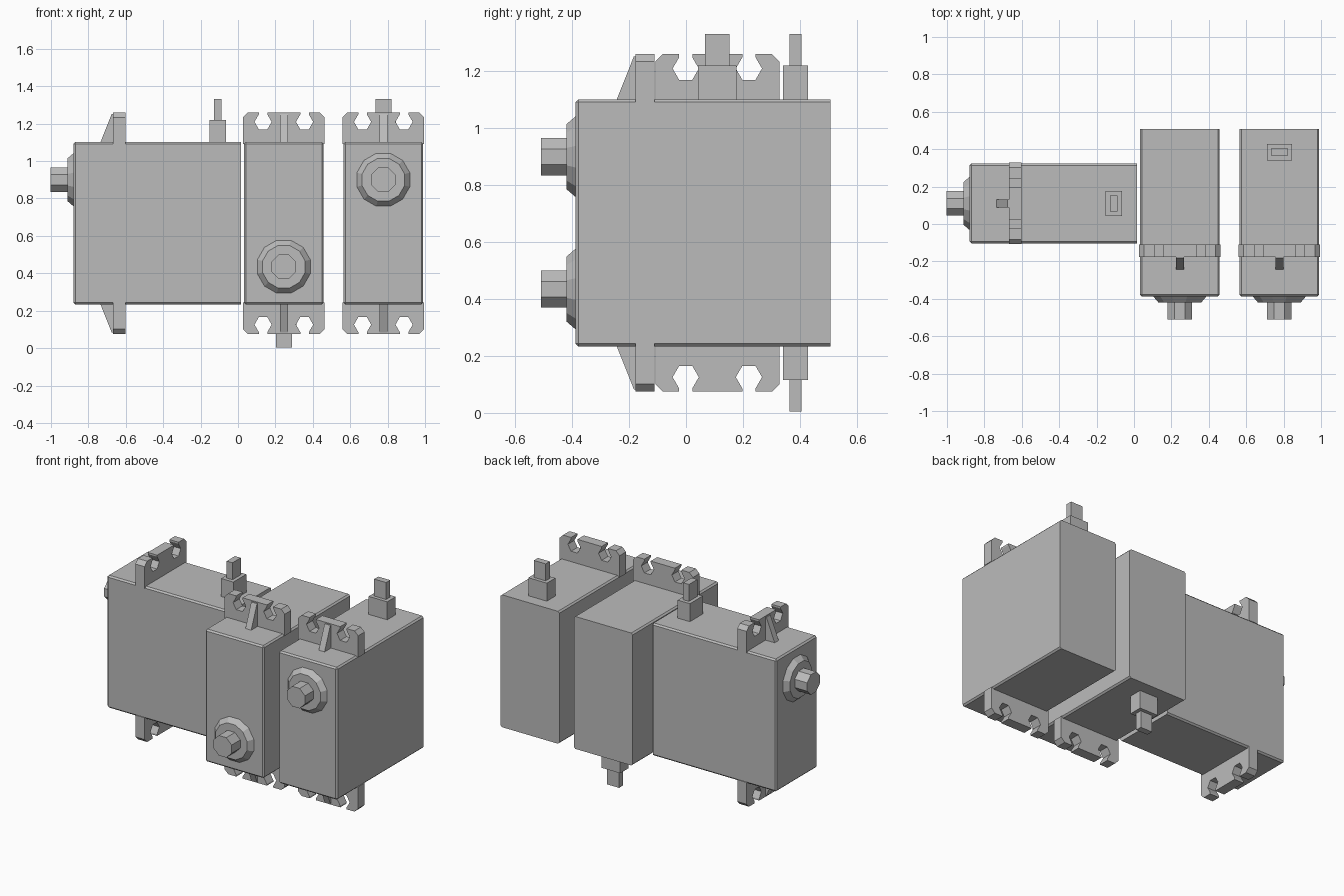
import bpy, bmesh
from math import pi, cos, sin
from mathutils import Matrix

if "Cube" in bpy.data.objects:
    bpy.data.objects.remove(bpy.data.objects["Cube"])

grey = bpy.data.materials.new("servo_grey")
grey.use_nodes = True
COLOUR = (0.5, 0.5, 0.5, 1)
grey.diffuse_color = COLOUR
grey.node_tree.nodes["Principled BSDF"].inputs["Base Color"].default_value = COLOUR

HALF_W, HALF_H, FRONT, BACK = 0.213, 0.434, -0.388, 0.507
FLANGE_Y = (-0.177, -0.11)
SHAFT_Z = 0.2325


def finish(bm, name, place):
    bmesh.ops.recalc_face_normals(bm, faces=bm.faces)
    mesh = bpy.data.meshes.new(name)
    bm.to_mesh(mesh)
    bm.free()
    mesh.materials.append(grey)
    obj = bpy.data.objects.new(name, mesh)
    obj.matrix_world = place
    bpy.context.collection.objects.link(obj)


def add_box(bm, lo, hi):
    size = [b - a for a, b in zip(lo, hi)]
    mid = [(a + b) / 2 for a, b in zip(lo, hi)]
    m = Matrix.Translation(mid) @ Matrix.Diagonal((*size, 1))
    return bmesh.ops.create_cube(bm, size=1, matrix=m)["verts"]


def extrude(bm, points, offset):
    face = bm.faces.new([bm.verts.new(p) for p in points])
    new = bmesh.ops.extrude_face_region(bm, geom=[face])["geom"]
    moved = [v for v in new if isinstance(v, bmesh.types.BMVert)]
    bmesh.ops.translate(bm, vec=offset, verts=moved)


def add_cone(bm, sides, r_back, r_front, y_back, y_front, turn=0):
    # Axis runs along y, wide end towards the case
    m = (Matrix.Translation((0, (y_back + y_front) / 2, SHAFT_Z))
         @ Matrix.Rotation(pi / 2, 4, "X") @ Matrix.Rotation(turn, 4, "Z"))
    bmesh.ops.create_cone(bm, cap_ends=True, segments=sides, radius1=r_back,
                          radius2=r_front, depth=y_back - y_front, matrix=m)


def flange_outline():
    # Half profile with one keyhole slot, then mirrored in x
    top, edge, cut, base = 0.5925, 0.218, 0.026, HALF_H - 0.01
    cx, cz, r = 0.111, 0.542, 0.046
    hexagon = [(cx + r * cos(a * pi / 3), cz + r * sin(a * pi / 3))
               for a in (1, 0, -1, -2, -3, -4)]
    half = [(edge, base), (edge, top - cut), (edge - cut, top), (cx + r / 2, top)]
    half += hexagon + [(cx - r / 2, top)]
    return half + [(-x, z) for x, z in reversed(half)]


def servo(prefix, place):
    # Case with eased front and long edges, crisp back
    bm = bmesh.new()
    add_box(bm, (-HALF_W, FRONT, -HALF_H), (HALF_W, BACK, HALF_H))
    eased = [e for e in bm.edges if any(v.co.y < 0 for v in e.verts)]
    bmesh.ops.bevel(bm, geom=eased, offset=0.01, segments=1, affect="EDGES")
    finish(bm, prefix + "_case", place)

    # Slotted mounting flanges, top and bottom, each with a gusset
    for side, sign in (("upper", 1), ("lower", -1)):
        bm = bmesh.new()
        extrude(bm, [(x, FLANGE_Y[0], sign * z) for x, z in flange_outline()],
                (0, FLANGE_Y[1] - FLANGE_Y[0], 0))
        finish(bm, f"{prefix}_{side}_flange", place)
        bm = bmesh.new()
        y = FLANGE_Y[0] + 0.003
        profile = [(y, HALF_H - 0.005), (-0.245, HALF_H - 0.005),
                   (-0.183, 0.585), (y, 0.585)]
        extrude(bm, [(-0.021, py, sign * pz) for py, pz in profile], (0.042, 0, 0))
        finish(bm, f"{prefix}_{side}_gusset", place)

    # Bearing boss and output shaft
    bm = bmesh.new()
    add_cone(bm, 12, 0.15, 0.118, FRONT + 0.004, -0.42, pi / 12)
    finish(bm, prefix + "_bearing_boss", place)
    bm = bmesh.new()
    add_cone(bm, 8, 0.071, 0.071, -0.41, -0.51, pi / 8)
    finish(bm, prefix + "_output_shaft", place)

    # Cable strain relief and cable stub
    bm = bmesh.new()
    add_box(bm, (-0.067, 0.34, HALF_H - 0.01), (0.067, 0.428, 0.552))
    finish(bm, prefix + "_cable_grommet", place)
    bm = bmesh.new()
    add_box(bm, (-0.043, 0.363, 0.545), (0.043, 0.405, 0.663))
    finish(bm, prefix + "_cable_stub", place)


MID_Z = 0.6675
servo("left_servo", Matrix.Translation((0.777, 0, MID_Z)))
servo("middle_servo", Matrix.Translation((0.245, 0, MID_Z)) @ Matrix.Rotation(pi, 4, "Y"))
servo("right_servo", Matrix.Translation((-0.492, 0.11, MID_Z)) @ Matrix.Rotation(-pi / 2, 4, "Z"))
